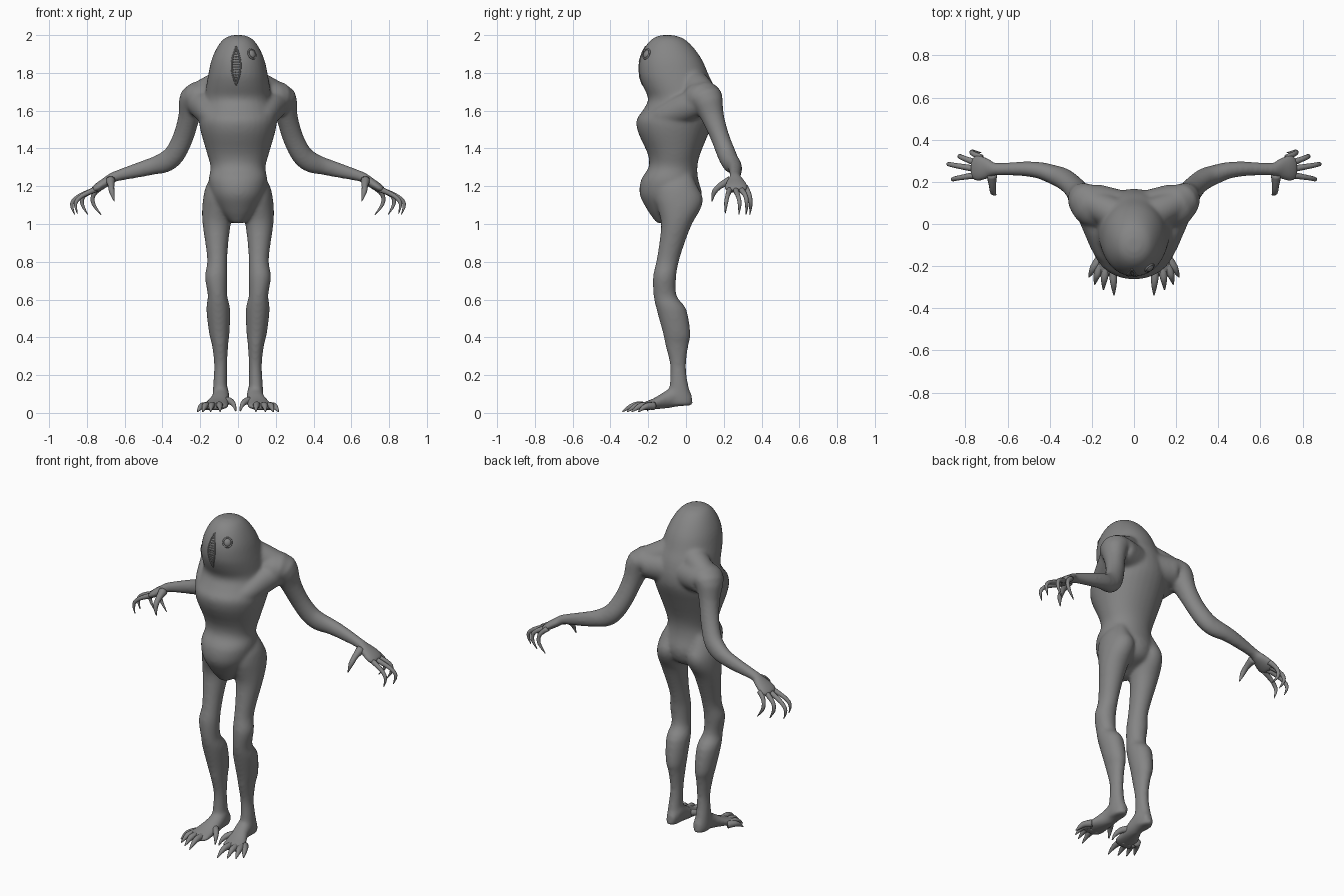
import bpy, bmesh, math
from mathutils import Vector, Matrix

if "Cube" in bpy.data.objects:
    bpy.data.objects.remove(bpy.data.objects["Cube"])

X, Y, Z = Vector((1, 0, 0)), Vector((0, 1, 0)), Vector((0, 0, 1))
grey = bpy.data.materials.new("dark_grey")
grey.diffuse_color = (.235, .235, .235, 1)
grey.use_nodes = True
grey.node_tree.nodes["Principled BSDF"].inputs["Base Color"].default_value = grey.diffuse_color


def refine(rings, steps=3):
    """Catmull-Rom interpolation between rings, so the skin has no kinks."""
    pts = [Vector((*c, w, h)) for c, w, h in rings]
    out = []
    for i in range(len(pts) - 1):
        a, b, c, d = pts[max(i - 1, 0)], pts[i], pts[i + 1], pts[min(i + 2, len(pts) - 1)]
        for k in range(steps):
            t = k / steps
            out.append(b + ((c - a) * t + (2 * a - 5 * b + 4 * c - d) * t * t
                            + (3 * b - a - 3 * c + d) * t ** 3) * .5)
    out.append(pts[-1])
    return [(tuple(q[:3]), max(q[3], .001), max(q[4], .001)) for q in out]


def tube(bm, rings, ref, normal=None, n=24, p=2.0):
    """Skin rings of (centre, half width along ref, half height) into a closed tube."""
    rings = refine(rings)
    loops = []
    for i, (c, w, h) in enumerate(rings):
        a, b = rings[max(i - 1, 0)][0], rings[min(i + 1, len(rings) - 1)][0]
        t = Vector(normal) if normal else (Vector(b) - Vector(a)).normalized()
        u = (ref - t * ref.dot(t)).normalized()
        v = t.cross(u)
        loop = []
        for k in range(n):
            ang = 2 * math.pi * k / n
            cu, sv = math.cos(ang), math.sin(ang)
            cu = math.copysign(abs(cu) ** (2 / p), cu)
            sv = math.copysign(abs(sv) ** (2 / p), sv)
            loop.append(bm.verts.new(Vector(c) + u * w * cu + v * h * sv))
        loops.append(loop)
    for a, b in zip(loops, loops[1:]):
        for k in range(n):
            bm.faces.new((a[k], a[(k + 1) % n], b[(k + 1) % n], b[k]))
    bm.faces.new(loops[0])
    bm.faces.new(loops[-1])


def finish(bm, name):
    bmesh.ops.recalc_face_normals(bm, faces=bm.faces)
    me = bpy.data.meshes.new(name)
    bm.to_mesh(me)
    bm.free()
    me.materials.append(grey)
    for f in me.polygons:
        f.use_smooth = True
    ob = bpy.data.objects.new(name, me)
    bpy.context.collection.objects.link(ob)
    return ob


def flip(pt, s):
    return (pt[0] * s, pt[1], pt[2])


body_bm = bmesh.new()

# Head and torso: z, half width, front y, back y
torso = [(2.0, .03, -.13, -.07), (1.983, .072, -.175, -.015), (1.94, .108, -.215, .035),
         (1.87, .14, -.245, .085), (1.79, .158, -.247, .12), (1.73, .168, -.228, .148),
         (1.66, .178, -.2, .165), (1.6, .195, -.23, .165), (1.55, .207, -.262, .15),
         (1.48, .195, -.252, .12), (1.37, .163, -.202, .075), (1.30, .145, -.198, .06),
         (1.235, .155, -.238, .065), (1.155, .145, -.245, .085), (1.08, .11, -.208, .06),
         (1.04, .072, -.182, -.02), (1.005, .035, -.155, -.08)]
tube(body_bm, [((0, (f + b) / 2, z), w, (b - f) / 2) for z, w, f, b in torso], X, Z, 32, 2.1)

# Leg: z, inner x, outer x, front y, back y
leg = [(1.26, .06, .135, -.1, .03), (1.2, .03, .17, -.15, .06), (1.14, .015, .184, -.165, .09),
       (1.08, .02, .19, -.15, .078), (1.0, .038, .188, -.132, .032), (.89, .052, .172, -.143, -.01),
       (.80, .057, .163, -.158, -.038), (.72, .057, .175, -.175, -.052), (.62, .057, .16, -.172, -.05),
       (.55, .041, .168, -.157, .002), (.42, .045, .153, -.122, .024), (.36, .052, .138, -.11, .014),
       (.25, .057, .126, -.084, 0), (.15, .057, .132, -.087, .012), (.07, .052, .135, -.1, .035),
       (.038, .058, .13, -.09, .036)]
# Foot: y, centre x, half width, bottom z, top z
foot = [(.03, .09, .025, .045, .1), (-.03, .09, .042, .035, .16), (-.1, .093, .048, .024, .122),
        (-.17, .11, .064, .018, .078), (-.225, .12, .07, .015, .056), (-.25, .125, .05, .018, .042)]
# Arm and palm: centre, half width, half height
arm = [((.04, .07, 1.66), .085, .09), ((.18, .085, 1.665), .105, .09), ((.235, .11, 1.66), .088, .078),
       ((.258, .14, 1.57), .062, .058), ((.29, .18, 1.46), .05, .055), ((.335, .215, 1.37), .05, .056),
       ((.385, .235, 1.328), .046, .056), ((.45, .255, 1.307), .04, .047), ((.53, .262, 1.285), .035, .04),
       ((.655, .26, 1.25), .03, .028), ((.69, .262, 1.228), .048, .026), ((.74, .265, 1.195), .065, .024),
       ((.77, .267, 1.175), .052, .017)]
# Neck slope and chest muscle that tie the shoulder to the trunk
neck = [((.06, .03, 1.75), .08, .08), ((.14, .07, 1.715), .075, .075), ((.225, .11, 1.685), .06, .06)]
chest = [((.215, .085, 1.65), .07, .07), ((.175, -.02, 1.61), .066, .075),
         ((.135, -.12, 1.57), .06, .06), ((.09, -.17, 1.55), .05, .05)]
for s in (1, -1):
    tube(body_bm, [((s * (a + b) / 2, (f + k) / 2, z), (b - a) / 2, (k - f) / 2)
                   for z, a, b, f, k in leg], X, Z)
    tube(body_bm, [((s * cx, y, (lo + hi) / 2), w, (hi - lo) / 2) for y, cx, w, lo, hi in foot], X, -Y)
    for part, ref in ((arm, Y), (neck, Y), (chest, X)):
        tube(body_bm, [(flip(c, s), w, h) for c, w, h in part], ref)

# Fuse the big parts into one smooth skin
body = finish(body_bm, "body")
rm = body.modifiers.new("fuse", 'REMESH')
rm.mode, rm.voxel_size, rm.use_smooth_shade = 'VOXEL', .009, True
sm = body.modifiers.new("soften", 'SMOOTH')
sm.factor, sm.iterations = .5, 14
bpy.context.view_layer.objects.active = body
body.select_set(True)
bpy.ops.object.convert(target='MESH')
bpy.context.view_layer.update()

# Fingers (knuckle, bend, bend, claw tip), thumbs and toes
fingers = [[(.725, .315, 1.195), (.765, .335, 1.155), (.765, .343, 1.105), (.725, .338, 1.05)],
           [(.75, .29, 1.185), (.815, .315, 1.15), (.825, .322, 1.105), (.795, .318, 1.05)],
           [(.755, .262, 1.182), (.845, .277, 1.145), (.88, .284, 1.105), (.865, .28, 1.05)],
           [(.75, .232, 1.185), (.825, .22, 1.15), (.86, .212, 1.11), (.85, .208, 1.055)]]
thumb = [(.675, .235, 1.23), (.672, .185, 1.205), (.668, .15, 1.17), (.655, .138, 1.12)]
toes = [[(.10, -.2, .036), (.098, -.26, .042), (.096, -.3, .03), (.095, -.337, .006)],
        [(.135, -.2, .036), (.14, -.25, .04), (.143, -.28, .028), (.145, -.312, .006)],
        [(.16, -.19, .036), (.173, -.235, .038), (.18, -.26, .026), (.187, -.287, .006)],
        [(.165, -.17, .036), (.19, -.205, .036), (.203, -.23, .024), (.214, -.252, .006)],
        [(.075, -.12, .065), (.042, -.155, .062), (.022, -.185, .042), (.012, -.205, .01)]]


def digit(path, radii, ref, name):
    bm = bmesh.new()
    tube(bm, [(c, r, r) for c, r in zip(path, radii)], ref, n=10)
    finish(bm, name)


for s, side in ((1, "left"), (-1, "right")):
    for i, path in enumerate(fingers):
        digit([flip(c, s) for c in path], (.016, .012, .01, .002), Y, f"{side}_finger_{i + 1}")
    digit([flip(c, s) for c in thumb], (.026, .017, .014, .002), X, f"{side}_thumb")
    for i, path in enumerate(toes):
        digit([flip(c, s) for c in path], (.022, .018, .012, .003), X, f"{side}_toe_{i + 1}")


def on_face(x, z):
    hit, loc, nor, _ = body.ray_cast(Vector((x, -1, z)), Y)
    return (loc, nor) if hit else (Vector((x, -.22, z)), -Y)


# Vertical mouth: two lips and rows of small teeth
MX, Z0, Z1 = -.01, 1.735, 1.94
lip_bm, teeth_bm = bmesh.new(), bmesh.new()
for s in (1, -1):
    pts = [on_face(MX + s * .024 * math.sin(math.pi * i / 12), Z0 + (Z1 - Z0) * i / 12)[0]
           for i in range(13)]
    tube(lip_bm, [(c, .004, .004) for c in pts], X, n=8)
finish(lip_bm, "lips")
for i in range(1, 15):
    t = i / 15
    for k in (-.72, -.24, .24, .72):
        loc, nor = on_face(MX + k * .022 * math.sin(math.pi * t), Z0 + (Z1 - Z0) * t)
        m = Matrix.Translation(loc) @ nor.to_track_quat('Z', 'Y').to_matrix().to_4x4()
        bmesh.ops.create_cone(teeth_bm, cap_ends=True, segments=6, radius1=.0055, radius2=.001,
                              depth=.01, matrix=m)
finish(teeth_bm, "teeth")

# Single eye with a raised lid, on one side only
loc, nor = on_face(.074, 1.9)
m = Matrix.Translation(loc) @ nor.to_track_quat('Z', 'Y').to_matrix().to_4x4()
eye_bm = bmesh.new()
bmesh.ops.create_uvsphere(eye_bm, u_segments=20, v_segments=12, radius=.021,
                          matrix=m @ Matrix.Diagonal((1, 1.1, .6, 1)))
finish(eye_bm, "eye")
lid_bm = bmesh.new()
ring = [m @ Vector((.023 * math.cos(a * math.pi / 12), .026 * math.sin(a * math.pi / 12), 0))
        for a in range(25)]
tube(lid_bm, [(c, .005, .005) for c in ring], nor, n=8)
finish(lid_bm, "eyelid")
